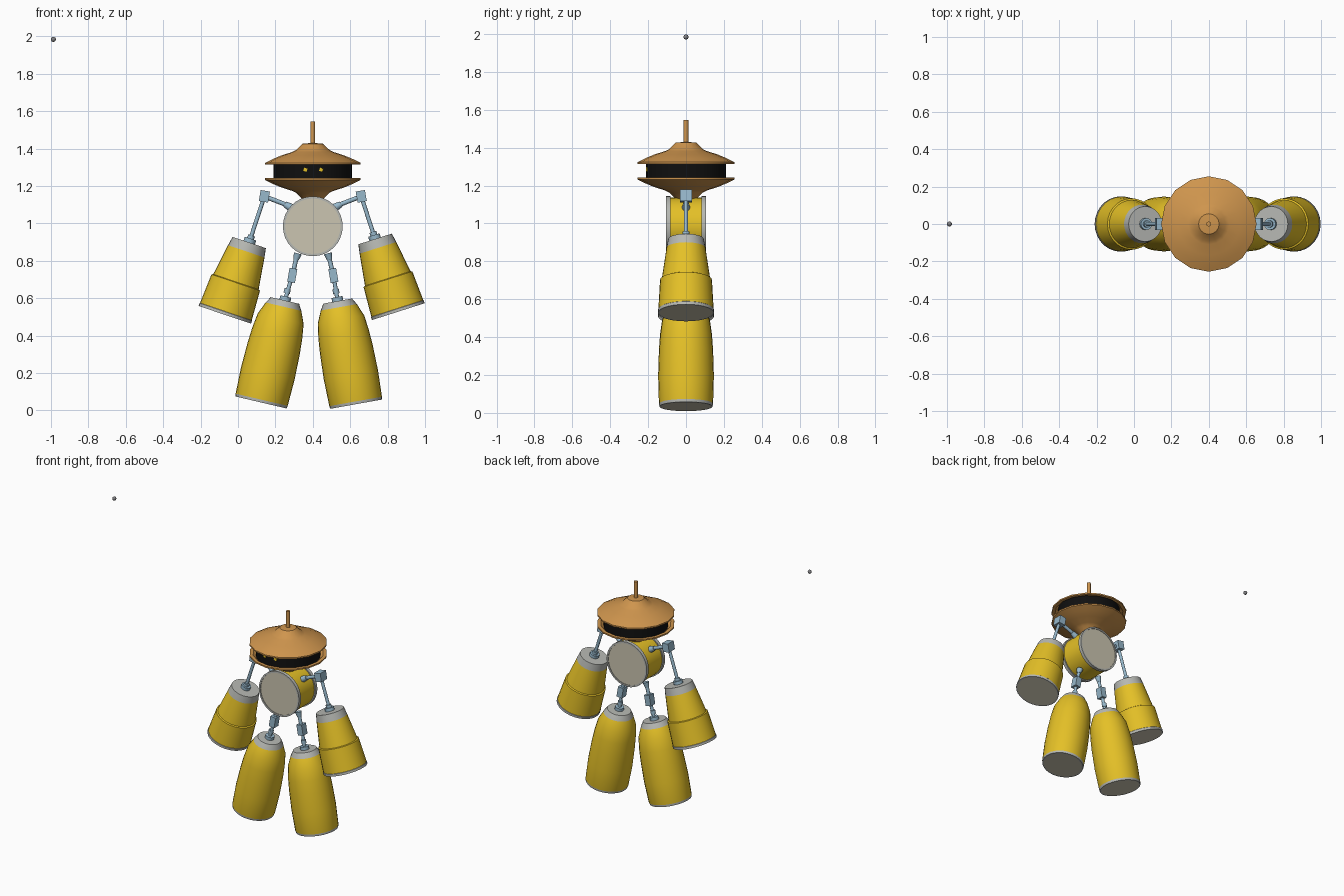
import bpy, math
from mathutils import Vector, Matrix

if "Cube" in bpy.data.objects:
    bpy.data.objects.remove(bpy.data.objects["Cube"])


def mat(name, c):
    m = bpy.data.materials.new(name)
    m.diffuse_color = (*c, 1)
    m.use_nodes = True
    m.node_tree.nodes["Principled BSDF"].inputs["Base Color"].default_value = m.diffuse_color
    return m


YELLOW = mat("yellow shell", (0.78, 0.53, 0.02))
COPPER = mat("copper orange", (0.62, 0.30, 0.075))
BLUE = mat("pale blue metal", (0.31, 0.48, 0.60))
GREY = mat("light grey metal", (0.47, 0.48, 0.45))
CREAM = mat("cream skin", (0.60, 0.56, 0.44))
BLACK = mat("black", (0.005, 0.005, 0.005))
DARK = mat("mid grey", (0.22, 0.22, 0.23))


def make(name, verts, faces, mats, indices, matrix):
    me = bpy.data.meshes.new(name)
    me.from_pydata(verts, [], faces)
    for m in mats:
        me.materials.append(m)
    for p, i in zip(me.polygons, indices):
        p.material_index = i
    ob = bpy.data.objects.new(name, me)
    ob.matrix_world = matrix
    bpy.context.collection.objects.link(ob)
    return ob


def frame(a, b):
    """Matrix at a whose local z points to b and whose local y stays on world y."""
    z = (b - a).normalized()
    y = Vector((0, 1, 0))
    if abs(z.dot(y)) > 0.9:
        y = Vector((1, 0, 0))
    x = y.cross(z).normalized()
    y = z.cross(x)
    m = Matrix((x, y, z)).transposed().to_4x4()
    m.translation = a
    return m


def lathe(name, a, b, profile, mats, bands=None, sides=28):
    """Revolve (radius, distance) points about the line a-b, with end caps.
    bands: a material index for start cap, every segment, end cap."""
    n = len(profile)
    bands = bands or [0] * (n + 1)
    verts = [(r * math.cos(k * math.tau / sides), r * math.sin(k * math.tau / sides), t)
             for r, t in profile for k in range(sides)]
    faces, idx = [tuple(range(sides))[::-1]], [bands[0]]
    for i in range(n - 1):
        for k in range(sides):
            j = (k + 1) % sides
            faces.append((i * sides + k, i * sides + j, (i + 1) * sides + j, (i + 1) * sides + k))
            idx.append(bands[i + 1])
    faces.append(tuple(range((n - 1) * sides, n * sides)))
    idx.append(bands[n])
    return make(name, verts, faces, mats, idx, frame(a, b))


def rod(name, a, b, r=0.012, r2=None, m=BLUE, sides=12):
    return lathe(name, a, b, [(r, 0), (r if r2 is None else r2, (b - a).length)], [m], sides=sides)


def box(name, centre, size, m, tilt=0):
    v = [(x * size[0] / 2, y * size[1] / 2, z * size[2] / 2)
         for x in (-1, 1) for y in (-1, 1) for z in (-1, 1)]
    f = [(0, 1, 3, 2), (4, 6, 7, 5), (0, 4, 5, 1), (2, 3, 7, 6), (0, 2, 6, 4), (1, 5, 7, 3)]
    return make(name, v, f, [m], [0] * 6,
                Matrix.Translation(centre) @ Matrix.Rotation(tilt, 4, 'Y'))


def P(x, z, y=0.0):
    return Vector((x, y, z))


CX = 0.4  # body centre line

# Torso drum with raised rims and inset skins
R = 0.16
lathe("torso_drum", P(CX, 0.985, -0.105), P(CX, 0.985, 0.105),
      [(R - 0.012, 0.004), (R - 0.012, 0), (R, 0), (R, 0.024), (R - 0.008, 0.024),
       (R - 0.008, 0.186), (R, 0.186), (R, 0.21), (R - 0.012, 0.21), (R - 0.012, 0.206)],
      [YELLOW, GREY, CREAM], [2, 1, 1, 1, 1, 0, 1, 1, 1, 1, 2], 32)

# Head: two facing cymbals around a black band, with a rod on top
cymbal = [(0.232, 0.036), (0.255, 0.036), (0.255, 0.046), (0.215, 0.066), (0.167, 0.086),
          (0.11, 0.104), (0.09, 0.114), (0.055, 0.148), (0.013, 0.152)]
under = [(0.02, 0.143), (0.05, 0.139), (0.085, 0.106), (0.105, 0.096), (0.162, 0.078), (0.21, 0.058)]
for nm, s in (("upper_cymbal", 1), ("lower_cymbal", -1)):
    lathe(nm, P(CX, 1.278), P(CX, 1.278 + s), under + cymbal, [COPPER], sides=16)
rod("head_band", P(CX, 1.218), P(CX, 1.338), 0.21, m=BLACK, sides=32)
rod("head_rod", P(CX, 1.42), P(CX, 1.545), 0.013, m=COPPER)
for s in (-1, 1):
    box("eye", P(CX + 0.002 + s * 0.043, 1.287, -0.207), (0.02, 0.009, 0.018), YELLOW, math.pi / 10)

# Limbs: measured end points for each side
ARM = [(0.094, 0), (0.103, 0.05), (0.128, 0.222), (0.137, 0.226), (0.138, 0.245),
       (0.146, 0.39), (0.148, 0.392), (0.148, 0.408), (0.138, 0.408)]
ARM_BANDS = [1, 1, 0, 0, 0, 0, 1, 1, 1, 2]
LEG = [(0.078, 0), (0.098, 0.034), (0.126, 0.10), (0.137, 0.18), (0.143, 0.265),
       (0.147, 0.40), (0.143, 0.545), (0.140, 0.56), (0.13, 0.56)]
LEG_BANDS = [1, 1, 0, 0, 0, 0, 0, 1, 1, 2]

sides = {
    "left": (-1, P(0.06, 0.898), P(-0.07, 0.513), P(0.251, 0.588), P(0.122, 0.038)),
    "right": (1, P(0.733, 0.917), P(0.857, 0.529), P(0.533, 0.585), P(0.632, 0.031)),
}
for nm, (s, at, ab, lt, lb) in sides.items():
    # Shoulder strut and block
    block = P(CX + s * 0.259, 1.145)
    hub = P(CX + s * 0.118, 1.085)
    out = P(CX + s * 0.15, 1.103)
    rod(nm + "_shoulder_socket", hub, out, 0.022, 0.016)
    rod(nm + "_shoulder_strut", out, block)
    box(nm + "_shoulder_block", block, (0.05, 0.065, 0.06), BLUE, s * -0.17)
    # Arm rod, collar and flared arm
    d = (ab - at).normalized()
    rod(nm + "_arm_rod", block, at, 0.011)
    rod(nm + "_arm_collar", at - d * 0.022, at + d * 0.01, 0.032, m=BLUE)
    rod(nm + "_arm_collar_top", at - d * 0.04, at - d * 0.02, 0.019, m=BLUE)
    lathe(nm + "_arm_drum", at, ab, ARM, [YELLOW, GREY, CREAM], ARM_BANDS)
    # Hip strut, knee block and rounded leg
    d = (lb - lt).normalized()
    hip = P(CX + s * 0.08, 0.84)
    low = P(CX + s * 0.09, 0.805)
    knee = P(CX + s * 0.11, 0.722)
    rod(nm + "_hip_socket", hip, low, 0.022, 0.014)
    rod(nm + "_hip_strut", low, knee)
    box(nm + "_knee_block", knee, (0.042, 0.05, 0.075), BLUE, s * -0.17)
    rod(nm + "_leg_rod", knee, lt, 0.011)
    rod(nm + "_leg_joint", lt - d * 0.065, lt - d * 0.04, 0.017)
    rod(nm + "_leg_collar", lt - d * 0.022, lt + d * 0.01, 0.03)
    lathe(nm + "_leg_drum", lt, lb, LEG, [YELLOW, GREY, CREAM], LEG_BANDS)

# Small floating ball at the far upper corner
bpy.ops.mesh.primitive_uv_sphere_add(segments=16, ring_count=8, radius=0.0135,
                                     location=(-0.987, 0, 1.984))
ball = bpy.context.object
ball.name = "floating_ball"
ball.data.materials.append(DARK)

# Smooth round surfaces, keep hard edges
bpy.ops.object.select_all(action='SELECT')
bpy.ops.object.shade_smooth_by_angle(angle=math.radians(35))
